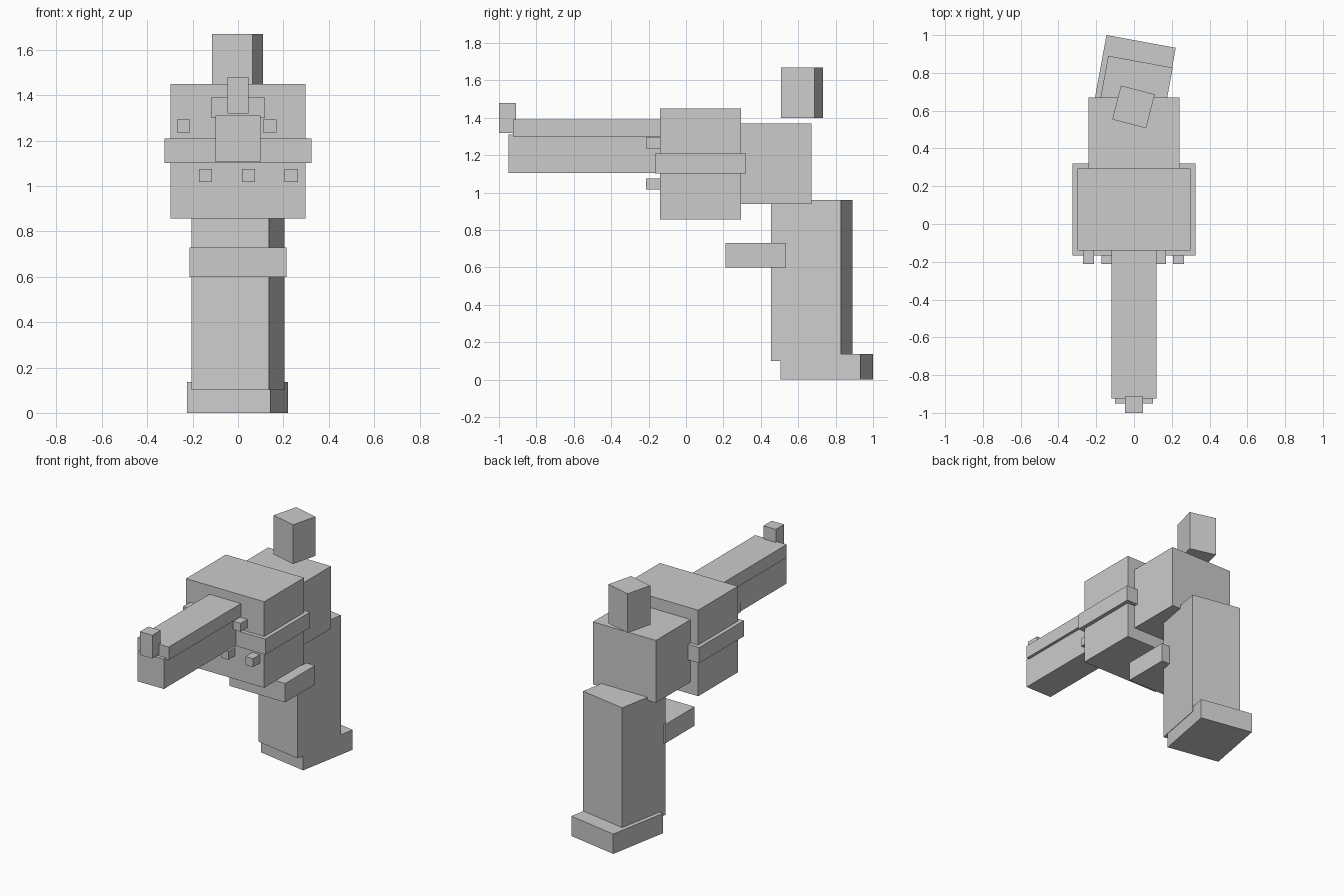
import bpy
import math

grey = bpy.data.materials.new("plain_grey")
grey.diffuse_color = (0.6, 0.6, 0.6, 1)


def box(name, x, y, z, turn=0):
    """Box from (low, high) ranges, turned about its own vertical axis."""
    spans = (x, y, z)
    bpy.ops.mesh.primitive_cube_add(
        size=1, location=[(a + b) / 2 for a, b in spans],
        rotation=(0, 0, math.radians(turn)))
    ob = bpy.context.object
    ob.name = name
    ob.scale = [b - a for a, b in spans]
    bpy.ops.object.transform_apply(location=False, rotation=False, scale=True)
    ob.data.materials.append(grey)
    return ob


# barrel, top rib and front sight
box("barrel", (-0.10, 0.10), (-0.95, -0.14), (1.105, 1.31))
box("barrel_rib", (-0.12, 0.12), (-0.925, -0.14), (1.30, 1.39))
box("front_sight", (-0.047, 0.047), (-1.0, -0.91), (1.32, 1.48))

# cylinder block with its raised band
box("cylinder_block", (-0.298, 0.298), (-0.14, 0.293), (0.857, 1.45))
box("cylinder_band", (-0.325, 0.325), (-0.167, 0.32), (1.102, 1.21))

# studs on the front of the cylinder block
for i, (x, z) in enumerate([(-0.24, 1.265), (0.14, 1.265),
                            (-0.143, 1.047), (0.047, 1.047), (0.235, 1.047)]):
    box(f"stud_{i + 1}", (x - 0.029, x + 0.029), (-0.213, -0.13),
        (z - 0.029, z + 0.029))

# rear frame and the hammer above it
box("rear_frame", (-0.24, 0.24), (0.28, 0.67), (0.94, 1.37))
box("hammer", (-0.095, 0.09), (0.5275, 0.7125), (1.40, 1.67), -14.5)

# grip, its foot and the trigger
box("grip", (-0.1735, 0.1735), (0.483, 0.862), (0.10, 0.962), -10.4)
box("grip_foot", (-0.188, 0.185), (0.535, 0.97), (0.0, 0.137), -10.4)
box("trigger", (-0.213, 0.213), (0.21, 0.535), (0.60, 0.73))
